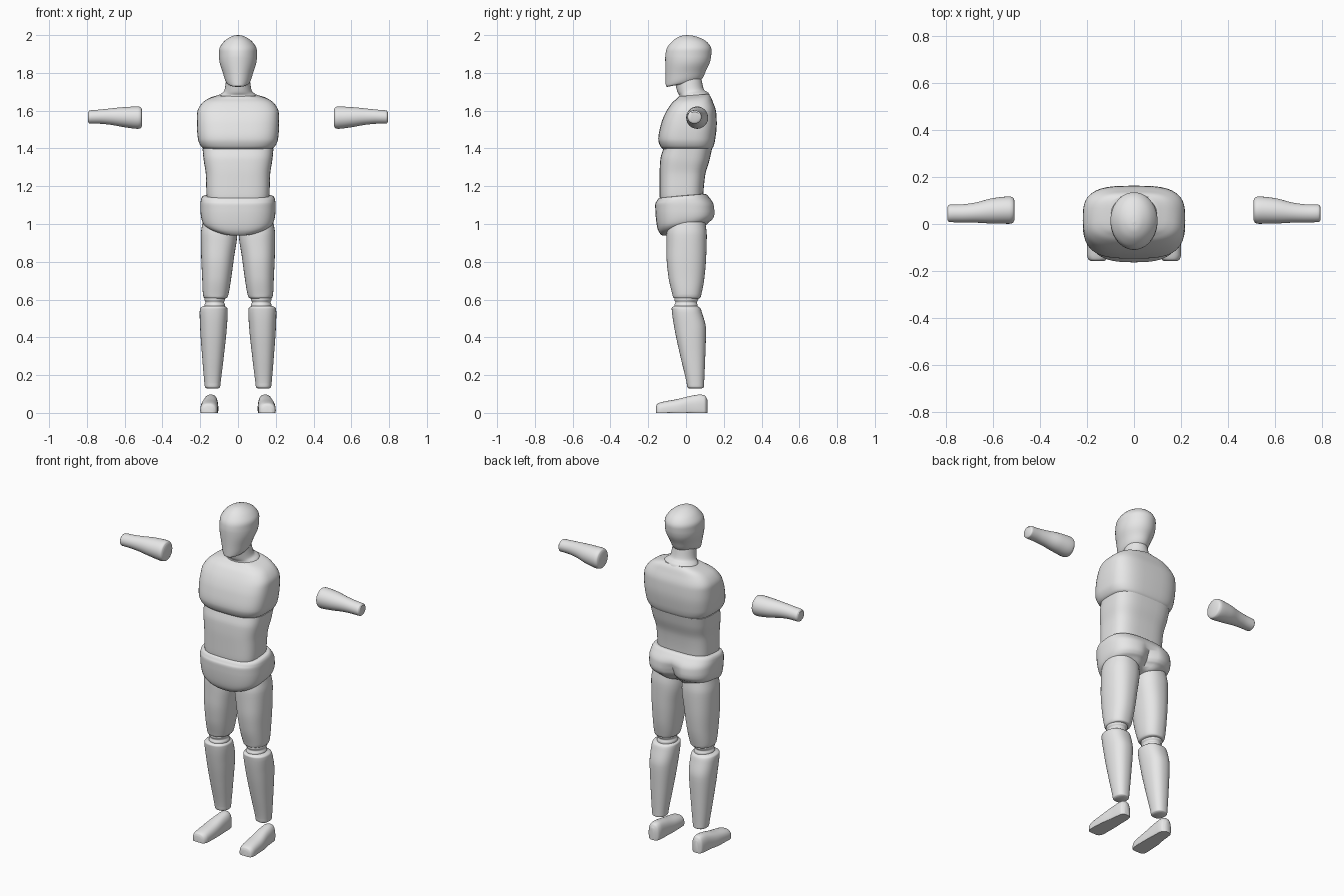
import bpy
import bmesh
import math

cube = bpy.data.objects.get("Cube")
if cube:
    bpy.data.objects.remove(cube, do_unlink=True)

GREY = (0.8, 0.8, 0.8, 1)
grey = bpy.data.materials.new("light grey")
grey.use_nodes = True
grey.diffuse_color = GREY
grey.node_tree.nodes["Principled BSDF"].inputs["Base Color"].default_value = GREY

SIDES = 48
STEPS = 5


def smooth_rings(rings):
    """Interpolate the rings with a monotone cubic, so that nothing overshoots."""
    spans = [math.dist(p, q) for p, q in zip(rings, rings[1:])]
    slopes = [[(b - a) / s for a, b in zip(p, q)]
              for p, q, s in zip(rings, rings[1:], spans)]
    tangents = [slopes[0]]
    for before, after in zip(slopes, slopes[1:]):
        tangents.append([2 * a * b / (a + b) if a * b > 0 else 0
                         for a, b in zip(before, after)])
    tangents.append(slopes[-1])
    result = []
    for i, span in enumerate(spans):
        for step in range(STEPS):
            u = step / STEPS
            v = 1 - u
            result.append([
                a * v * v * (1 + 2 * u) + b * u * u * (1 + 2 * v)
                + span * u * v * (m * v - n * u)
                for a, b, m, n in zip(rings[i], rings[i + 1], tangents[i], tangents[i + 1])])
    result.append(list(rings[-1]))
    return result


def loft(name, rings, power=2, axis="z", side=1, shape=None):
    """Skin superellipse rings: (position, a_min, a_max, b_min, b_max, tilt)."""
    bm = bmesh.new()
    loops = []
    for t, a0, a1, b0, b1, tilt in smooth_rings(rings):
        loop = []
        for k in range(SIDES):
            angle = math.tau * k / SIDES
            c, s = math.cos(angle), math.sin(angle)
            a = (a0 + a1) / 2 + (a1 - a0) / 2 * math.copysign(abs(c) ** (2 / power), c)
            db = (b1 - b0) / 2 * math.copysign(abs(s) ** (2 / power), s)
            b = (b0 + b1) / 2 + db
            along = t + tilt * db
            place = {"z": (a, b, along), "x": (along, a, b), "y": (a, along, b)}[axis]
            x, y, z = shape(*place) if shape else place
            loop.append(bm.verts.new((x * side, y, z)))
        loops.append(loop)
    for low, high in zip(loops, loops[1:]):
        for k in range(SIDES):
            n = (k + 1) % SIDES
            bm.faces.new((low[k], low[n], high[n], high[k]))
    bm.faces.new(loops[0])
    bm.faces.new(loops[-1])
    bmesh.ops.recalc_face_normals(bm, faces=bm.faces)
    mesh = bpy.data.meshes.new(name)
    bm.to_mesh(mesh)
    bm.free()
    mesh.materials.append(grey)
    obj = bpy.data.objects.new(name, mesh)
    bpy.context.collection.objects.link(obj)
    bpy.ops.object.select_all(action="DESELECT")
    bpy.context.view_layer.objects.active = obj
    obj.select_set(True)
    bpy.ops.object.shade_smooth_by_angle(angle=math.radians(40))


def centred(*rows):
    """Rings symmetric in x, from (z, half_width, y_min, y_max, tilt)."""
    return [(z, -w, w, y0, y1, tilt) for z, w, y0, y1, tilt in rows]


def upright(*rows):
    return [row + (0,) for row in rows]


# Head: flat slanted jaw, rounded crown
loft("head", centred(
    (1.742, .05, -.10, .07, .19), (1.75, .062, -.107, .085, .19),
    (1.80, .08, -.108, .105, .1), (1.88, .1, -.11, .132, 0),
    (1.92, .1, -.105, .135, 0), (1.96, .08, -.08, .115, 0),
    (1.985, .05, -.05, .075, 0), (1.997, .022, -.02, .035, 0),
    (2, .002, .006, .01, 0)))

# Neck: flares into the shoulders
loft("neck", centred(
    (1.66, .11, -.05, .13, .1), (1.685, .095, -.035, .12, .1),
    (1.705, .073, -.045, .095, .1), (1.77, .062, -.06, .08, .1)))


# Chest and abdomen
loft("chest", centred(
    (1.395, .175, -.12, .135, 0), (1.41, .195, -.135, .145, 0),
    (1.45, .212, -.147, .155, 0), (1.53, .218, -.132, .163, 0),
    (1.59, .216, -.108, .16, 0), (1.64, .19, -.075, .145, 0),
    (1.667, .15, -.05, .132, .05), (1.682, .1, -.037, .12, .08)), power=3.2)

loft("abdomen", centred(
    (1.1, .16, -.135, .09, 0), (1.16, .167, -.14, .092, 0),
    (1.26, .17, -.14, .102, 0), (1.34, .182, -.136, .125, 0),
    (1.4, .188, -.12, .138, 0)), power=3.2)


def buttock_cleft(x, y, z):
    """Press a soft groove into the back of the pelvis."""
    if y > 0:
        depth = max(0, min(1, (1.13 - z) / .08))
        y *= 1 - .25 * depth * math.exp(-(x / .035) ** 2)
    return x, y, z


loft("pelvis", centred(
    (.955, .03, -.10, .06, .2), (.962, .09, -.125, .1, .2),
    (.985, .16, -.145, .125, .18), (1.01, .188, -.155, .143, .1),
    (1.06, .198, -.162, .155, 0), (1.1, .199, -.163, .15, 0),
    (1.13, .196, -.155, .125, .06), (1.147, .185, -.145, .105, .09),
    (1.15, .165, -.135, .09, .09)), power=2.8, shape=buttock_cleft)


def flat_sole(x, y, z):
    return x, y, max(z, 0)


# Limbs, once for each side
for side_name, side in (("left", 1), ("right", -1)):
    loft("thigh_" + side_name, upright(
        (.605, .068, .17, -.055, .065), (.61, .058, .18, -.067, .076),
        (.63, .05, .186, -.073, .082), (.72, .035, .19, -.093, .098),
        (.83, .02, .195, -.103, .107), (.94, .005, .197, -.103, .11),
        (1.02, .01, .185, -.09, .1)), power=2.3, side=side)

    loft("knee_" + side_name, upright(
        (.54, .07, .175, -.06, .062), (.57, .068, .178, -.062, .062),
        (.585, .074, .172, -.056, .057), (.6, .068, .178, -.062, .065),
        (.62, .07, .175, -.06, .065)), side=side)

    loft("shin_" + side_name, upright(
        (.13, .103, .167, .015, .085), (.137, .095, .175, .007, .095),
        (.16, .092, .178, .003, .096), (.3, .075, .19, -.03, .102),
        (.44, .06, .2, -.06, .106), (.53, .055, .203, -.074, .085),
        (.555, .057, .2, -.076, .075), (.567, .075, .18, -.06, .055)),
        power=2.3, side=side)

    loft("foot_" + side_name, upright(
        (-.158, .13, .18, -.02, .035), (-.152, .118, .193, -.03, .048),
        (-.13, .108, .2, -.03, .057), (-.05, .104, .198, -.03, .072),
        (.03, .105, .187, -.03, .091), (.075, .106, .182, -.03, .097),
        (.1, .112, .177, -.03, .092), (.113, .13, .16, -.02, .07)),
        power=2.5, axis="y", side=side, shape=flat_sole)

    loft("forearm_" + side_name, upright(
        (.508, .018, .1, 1.52, 1.605), (.514, .006, .112, 1.508, 1.617),
        (.53, .001, .117, 1.504, 1.622), (.6, .002, .11, 1.512, 1.619),
        (.68, .006, .09, 1.526, 1.611), (.74, .007, .083, 1.531, 1.605),
        (.785, .008, .082, 1.531, 1.601), (.793, .016, .074, 1.539, 1.593)),
        axis="x", side=side)
